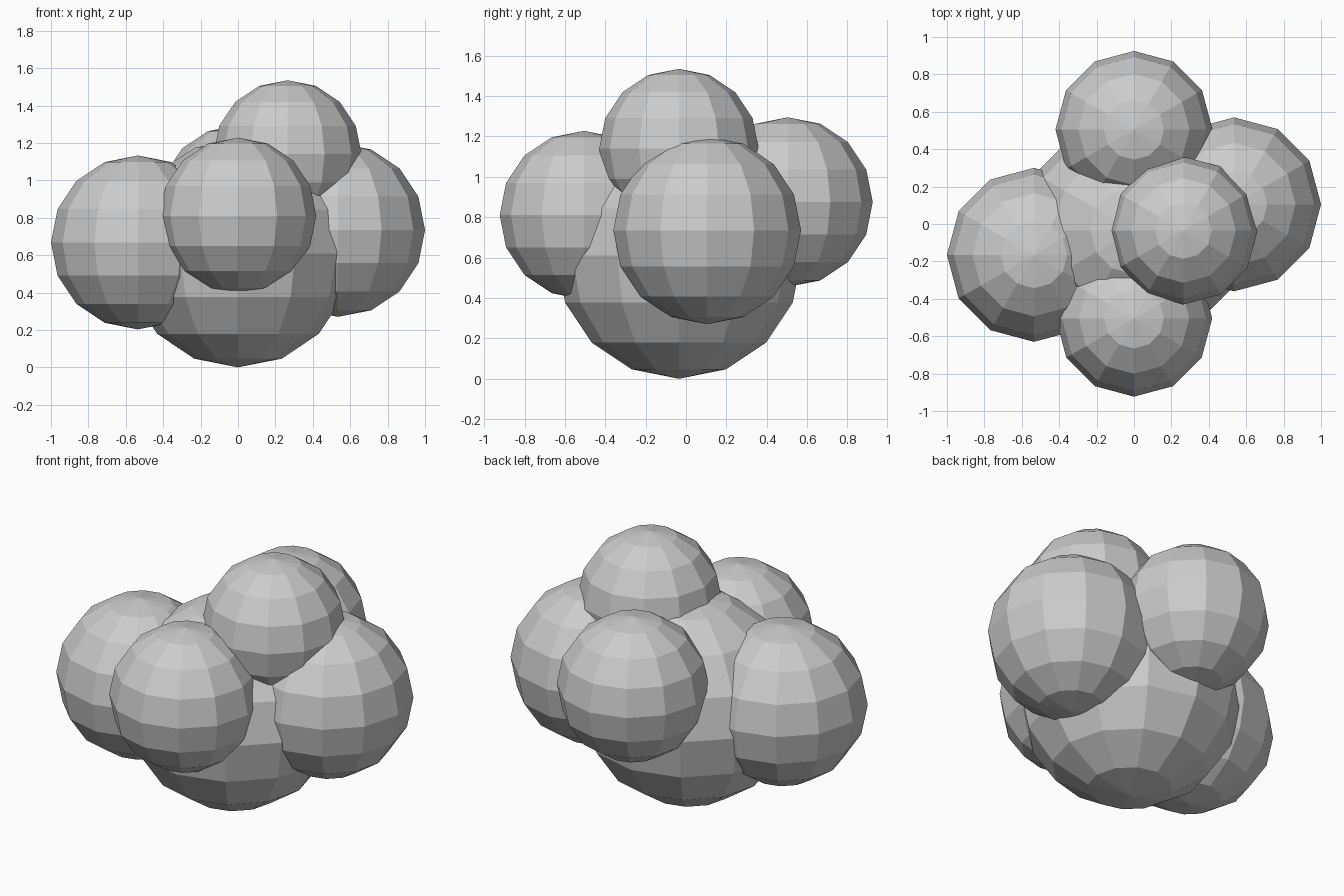
import bpy

if "Cube" in bpy.data.objects:
    bpy.data.objects.remove(bpy.data.objects["Cube"])

# Low-poly cluster: name, radius, centre
puffs = [
    ("core_puff", 0.61, (0, -0.035, 0.61)),
    ("left_puff", 0.465, (-0.535, -0.165, 0.668)),
    ("right_puff", 0.465, (0.535, 0.105, 0.735)),
    ("front_puff", 0.418, (0, -0.505, 0.81)),
    ("back_puff", 0.42, (0, 0.505, 0.875)),
    ("top_puff", 0.395, (0.265, -0.035, 1.14)),
]

# Each puff is a flat-shaded 12 x 8 ball
for name, radius, centre in puffs:
    bpy.ops.mesh.primitive_uv_sphere_add(
        segments=12, ring_count=8, radius=radius, location=centre)
    bpy.context.object.name = name
